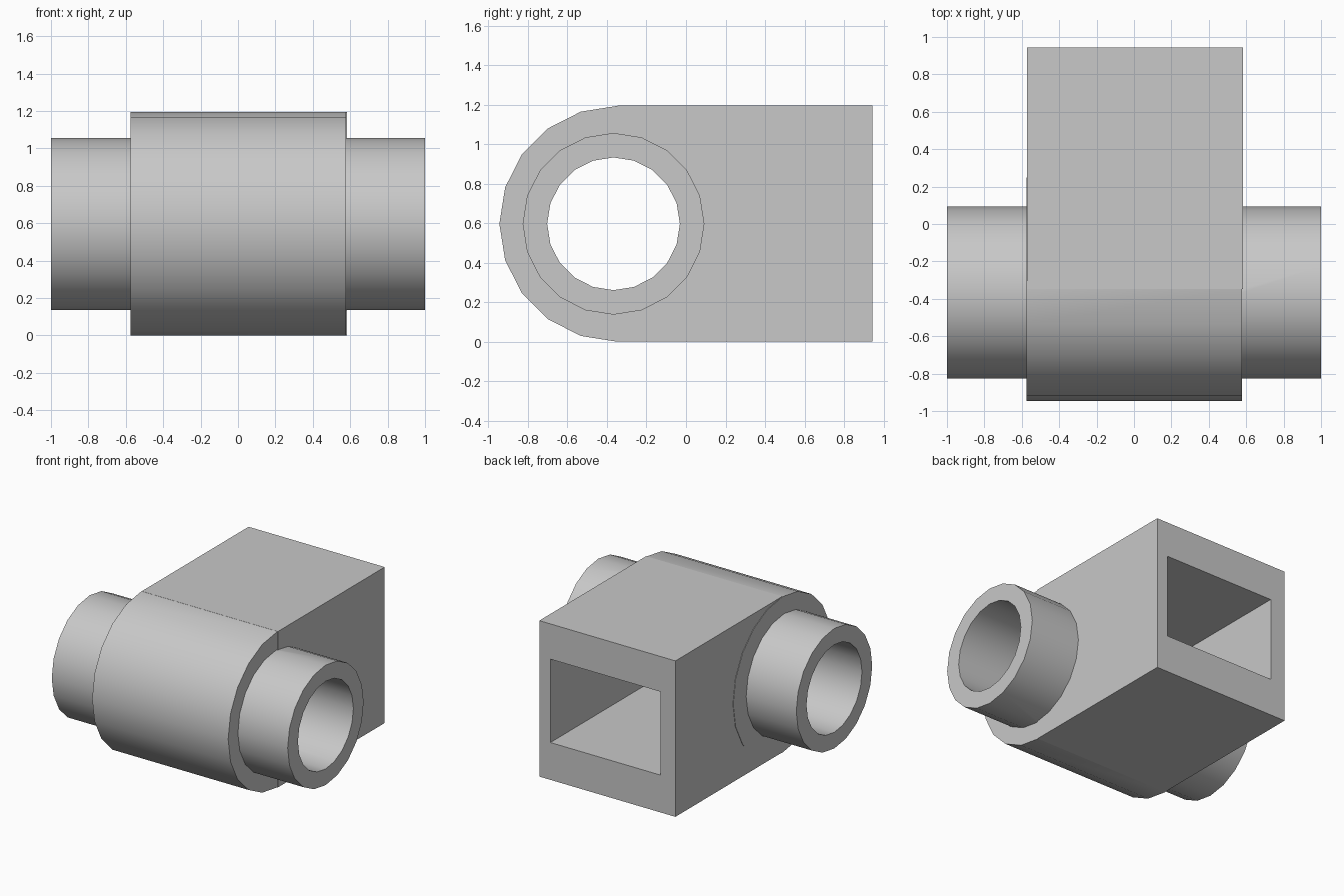
import bpy
import math
from mathutils import Matrix

old = bpy.data.objects.get("Cube")
if old:
    bpy.data.objects.remove(old, do_unlink=True)

SIDES = 20
MID_Z = 0.597

grey = bpy.data.materials.new("plain_grey")
grey.use_nodes = True
colour = (0.58, 0.58, 0.58, 1)
grey.diffuse_color = colour
grey.node_tree.nodes["Principled BSDF"].inputs["Base Color"].default_value = colour


def finish(name):
    ob = bpy.context.object
    ob.name = name
    ob.data.materials.append(grey)
    return ob


def cross_cylinder(name, x0, x1, y, radius):
    """Cylinder along x, with corners at top, bottom, front and back."""
    bpy.ops.mesh.primitive_cylinder_add(vertices=SIDES, radius=radius, depth=x1 - x0)
    ob = finish(name)
    ob.data.transform(Matrix.Translation(((x0 + x1) / 2, y, MID_Z))
                      @ Matrix.Rotation(math.pi / 2, 4, 'Y'))
    return ob


def box(name, low, high):
    bpy.ops.mesh.primitive_cube_add(size=1)
    ob = finish(name)
    size = [b - a for a, b in zip(low, high)]
    centre = [(a + b) / 2 for a, b in zip(low, high)]
    ob.data.transform(Matrix.Translation(centre) @ Matrix.Diagonal((*size, 1)))
    return ob


def combine(target, tool, operation):
    tool.hide_render = True
    mod = target.modifiers.new(operation.title(), 'BOOLEAN')
    mod.operation = operation
    mod.solver = 'EXACT'
    mod.object = tool
    bpy.context.view_layer.objects.active = target
    bpy.ops.object.modifier_apply(modifier=mod.name)
    bpy.data.objects.remove(tool, do_unlink=True)


# Solid parts: square block, rounded barrel and cross pipe
body = box("socket_body", (-0.572, -0.348, 0), (0.582, 0.945, 1.195))
barrel = cross_cylinder("barrel", -0.575, 0.578, -0.348, 0.597)
pipe = cross_cylinder("cross_pipe", -1, 1, -0.367, 0.46)
combine(body, barrel, 'UNION')
combine(body, pipe, 'UNION')

# Hollows: pipe bore and rectangular socket reaching it from the back
bore = cross_cylinder("bore_cutter", -1.2, 1.2, -0.367, 0.336)
socket = box("socket_cutter", (-0.447, -0.367, 0.286), (0.488, 1.2, 0.925))
combine(body, bore, 'DIFFERENCE')
combine(body, socket, 'DIFFERENCE')

# Smooth round walls, flat planar faces
bpy.ops.object.select_all(action='DESELECT')
body.select_set(True)
bpy.context.view_layer.objects.active = body
bpy.ops.object.shade_smooth_by_angle(angle=math.radians(30))
for face in body.data.polygons:
    if max(abs(c) for c in face.normal) > 0.999:
        face.use_smooth = False
